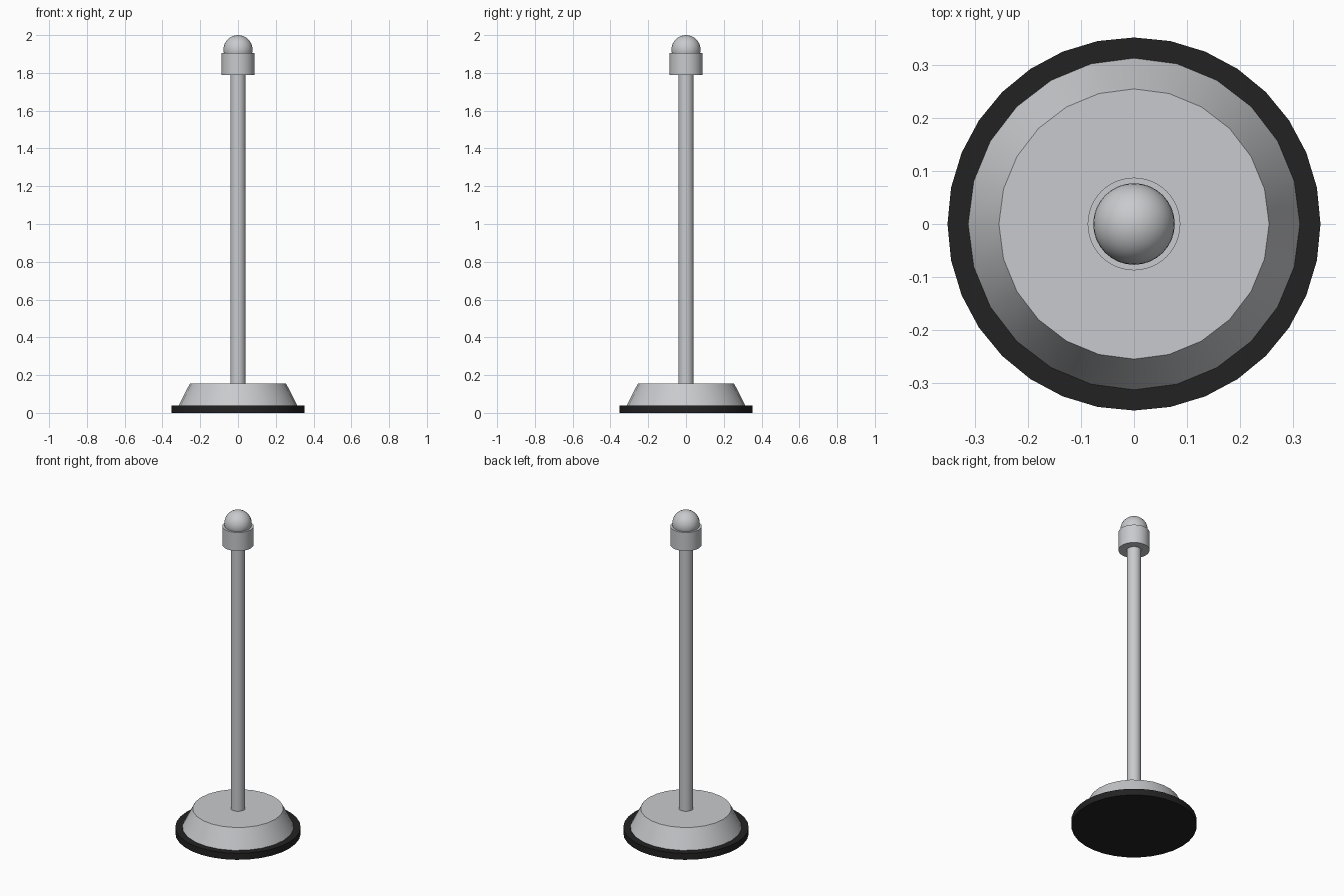
import bpy
import math

cube = bpy.data.objects.get("Cube")
if cube:
    bpy.data.objects.remove(cube, do_unlink=True)


def make_material(name, color):
    mat = bpy.data.materials.new(name)
    mat.use_nodes = True
    mat.diffuse_color = color
    bsdf = next(n for n in mat.node_tree.nodes if n.type == 'BSDF_PRINCIPLED')
    bsdf.inputs["Base Color"].default_value = color
    return mat


def finish(name, mat):
    obj = bpy.context.object
    obj.name = name
    obj.data.materials.append(mat)
    bpy.ops.object.shade_smooth_by_angle(angle=math.radians(30))
    return obj


def round_part(name, bottom, top, r_bottom, r_top, sides, mat):
    """Capped cylinder or tapered cone between two heights."""
    bpy.ops.mesh.primitive_cone_add(
        vertices=sides, radius1=r_bottom, radius2=r_top,
        depth=top - bottom, location=(0, 0, (bottom + top) / 2))
    return finish(name, mat)


metal = make_material("light grey metal", (0.58, 0.59, 0.61, 1))
rubber = make_material("black rubber", (0.016, 0.016, 0.016, 1))

# Foot: rubber pad under a tapered weight
round_part("rubber_pad", 0, 0.04, 0.352, 0.352, 32, rubber)
round_part("base_weight", 0.04, 0.155, 0.313, 0.255, 24, metal)

# Upright post and its collar
round_part("post", 0.155, 1.79, 0.04, 0.04, 32, metal)
round_part("collar", 1.79, 1.905, 0.0875, 0.0875, 48, metal)

# Ball finial sunk into the collar
bpy.ops.mesh.primitive_uv_sphere_add(
    segments=32, ring_count=16, radius=0.077, location=(0, 0, 1.923))
finish("ball_finial", metal)
